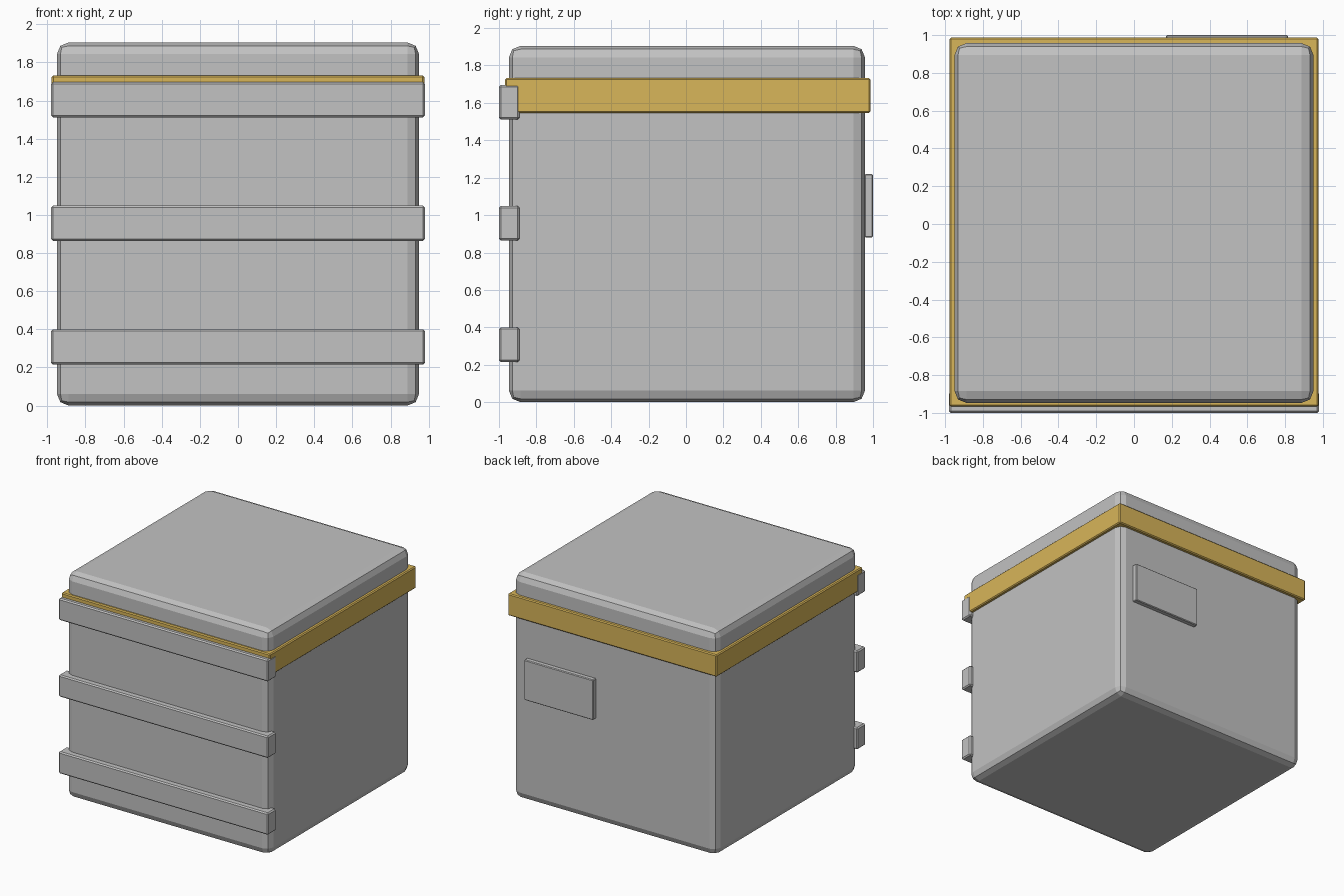
import bpy

if "Cube" in bpy.data.objects:
    bpy.data.objects.remove(bpy.data.objects["Cube"])


def material(name, color):
    m = bpy.data.materials.new(name)
    m.diffuse_color = (*color, 1)
    m.use_nodes = True
    m.node_tree.nodes["Principled BSDF"].inputs["Base Color"].default_value = m.diffuse_color
    return m


GREY = material("grey", (0.54, 0.54, 0.54))
GOLD = material("gold", (0.69, 0.465, 0.10))


def box(name, x, y, z, mat, bevel, segments=1):
    """Bevelled box spanning the given (min, max) ranges."""
    spans = (x, y, z)
    bpy.ops.mesh.primitive_cube_add(size=1, location=[(a + b) / 2 for a, b in spans])
    ob = bpy.context.object
    ob.name = name
    ob.scale = [b - a for a, b in spans]
    bpy.ops.object.transform_apply(location=False, rotation=False, scale=True)
    mod = ob.modifiers.new("rounded_edges", "BEVEL")
    mod.width = bevel
    mod.segments = segments
    ob.data.materials.append(mat)
    return ob


# Main crate body with softly rounded edges
box("body", (-0.95, 0.95), (-0.947, 0.957), (0, 1.905), GREY, 0.062, 2)

# Gold band around the top
box("band", (-0.977, 0.977), (-0.967, 0.987), (1.547, 1.732), GOLD, 0.008)

# Three horizontal slats across the front
for i, z in enumerate((0.215, 0.864, 1.511)):
    box(f"front_slat_{i + 1}", (-0.98, 0.98), (-1, -0.89), (z, z + 0.185), GREY, 0.01)

# Small plate on the back
box("back_plate", (0.17, 0.815), (0.955, 1), (0.88, 1.22), GREY, 0.006)
